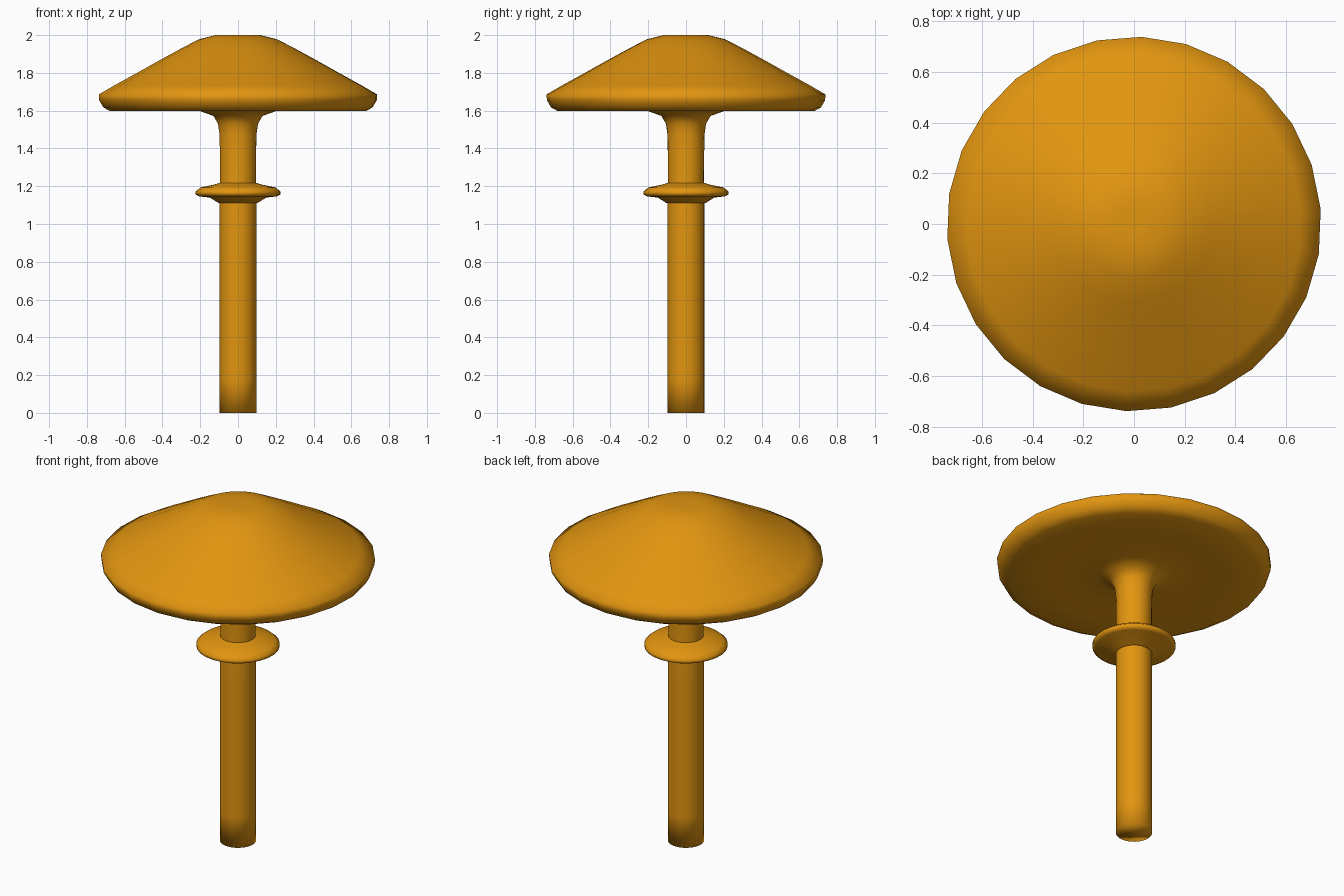
import bpy
import bmesh
import math

cube = bpy.data.objects.get("Cube")
if cube:
    bpy.data.objects.remove(cube, do_unlink=True)

SIDES = 26
TURN = math.radians(4.6)

amber = bpy.data.materials.new("amber")
amber.use_nodes = True
COLOUR = (0.76, 0.30, 0.005, 1.0)
amber.diffuse_color = COLOUR
amber.node_tree.nodes["Principled BSDF"].inputs["Base Color"].default_value = COLOUR


def lathe(name, profile, closed=False, cap_start=False, cap_end=False):
    """Revolve (radius, height) points, listed bottom to top along the outside."""
    bm = bmesh.new()
    rings = []
    for r, z in profile:
        rings.append([bm.verts.new((r * math.cos(TURN + math.tau * i / SIDES),
                                    r * math.sin(TURN + math.tau * i / SIDES), z))
                      for i in range(SIDES)])
    pairs = list(zip(rings, rings[1:]))
    if closed:
        pairs.append((rings[-1], rings[0]))
    for low, high in pairs:
        for i in range(SIDES):
            j = (i + 1) % SIDES
            bm.faces.new((low[i], low[j], high[j], high[i]))
    if cap_start:
        bm.faces.new(rings[0][::-1])
    if cap_end:
        bm.faces.new(rings[-1])
    mesh = bpy.data.meshes.new(name)
    bm.to_mesh(mesh)
    bm.free()
    mesh.materials.append(amber)
    mesh.polygons.foreach_set("use_smooth", [True] * len(mesh.polygons))
    obj = bpy.data.objects.new(name, mesh)
    bpy.context.collection.objects.link(obj)
    return obj


# Straight stem with a flat foot
lathe("stem", [(0.098, 0), (0.098, 0.18), (0.098, 0.95), (0.098, 1.12),
               (0.095, 1.22), (0.096, 1.32), (0.097, 1.42)], cap_start=True)

# Collar around the stem
lathe("stem_ring", [(0.09, 1.11), (0.105, 1.112), (0.15, 1.14), (0.205, 1.146),
                    (0.225, 1.156), (0.225, 1.172), (0.20, 1.193),
                    (0.13, 1.208), (0.102, 1.216), (0.09, 1.22)], closed=True)

# Cap: flared neck, flat underside, rounded rim and domed top
lathe("cap", [(0.097, 1.42), (0.099, 1.48), (0.106, 1.53), (0.13, 1.572),
              (0.20, 1.597), (0.34, 1.60), (0.50, 1.598), (0.68, 1.598),
              (0.715, 1.617), (0.737, 1.655), (0.739, 1.686),
              (0.66, 1.732), (0.54, 1.798), (0.42, 1.865), (0.31, 1.925),
              (0.21, 1.977), (0.12, 2.0), (0.05, 2.0)], cap_end=True)
